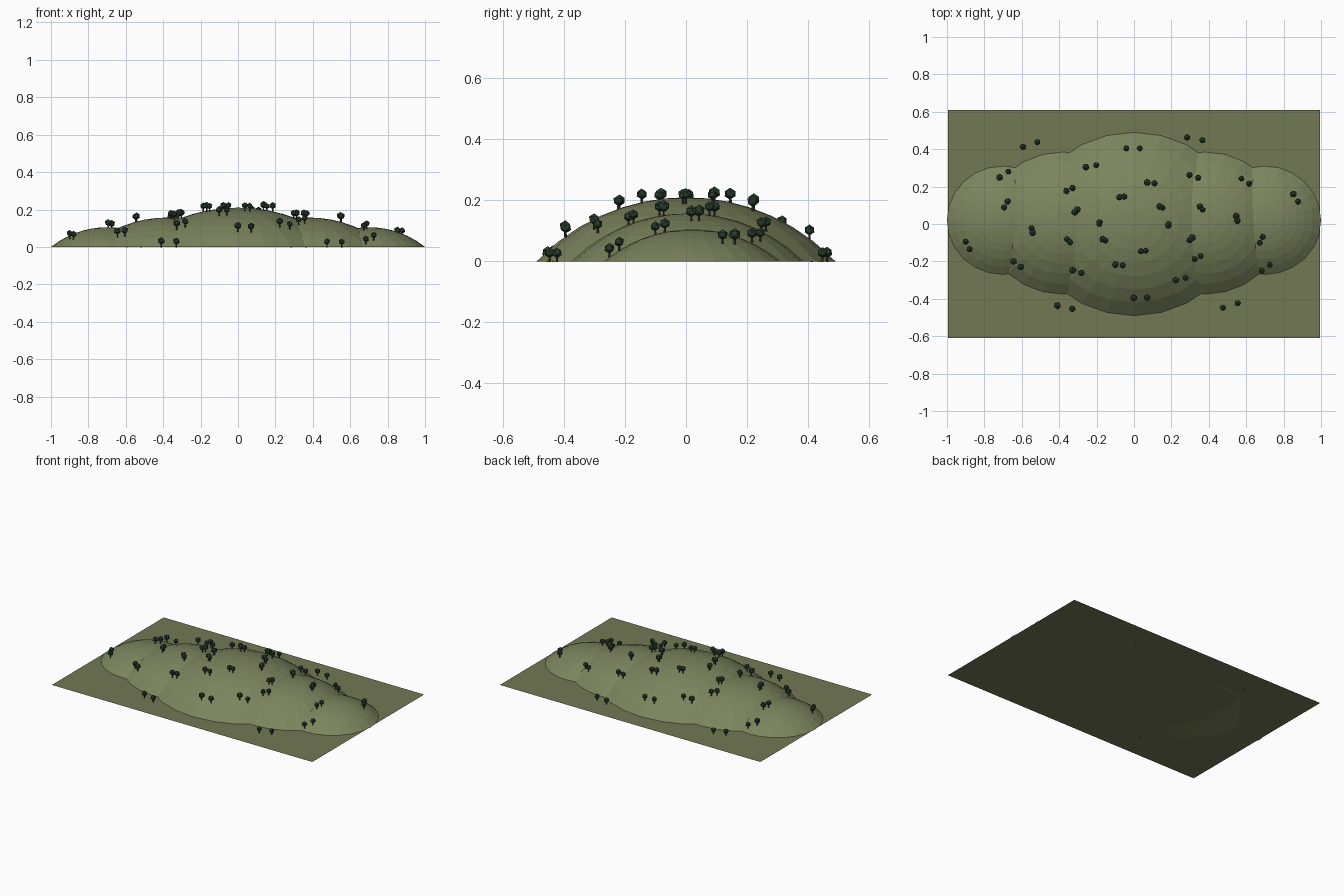
import bpy, bmesh, math, random
from mathutils import Matrix, Vector

if "Cube" in bpy.data.objects:
    bpy.data.objects.remove(bpy.data.objects["Cube"])

random.seed(4)

def material(name, rgb):
    m = bpy.data.materials.new(name)
    m.diffuse_color = (*rgb, 1)
    m.use_nodes = True
    m.node_tree.nodes["Principled BSDF"].inputs["Base Color"].default_value = m.diffuse_color
    return m

GRASS = material("grass", (0.17, 0.19, 0.09))
HILL = material("hill_grass", (0.20, 0.23, 0.11))
LEAF = material("leaves", (0.025, 0.055, 0.03))
BARK = material("bark", (0.06, 0.045, 0.03))

def finish(bm, name, mat):
    me = bpy.data.meshes.new(name)
    bm.to_mesh(me)
    bm.free()
    me.materials.append(mat)
    ob = bpy.data.objects.new(name, me)
    bpy.context.collection.objects.link(ob)
    return ob

# name, centre x, centre y, x radius, y radius, height
HILLS = [("centre_hill", 0, 0, 0.56, 0.49, 0.21),
         ("left_mid_hill", -0.38, 0.005, 0.415, 0.38, 0.157),
         ("right_mid_hill", 0.38, 0.005, 0.415, 0.38, 0.157),
         ("left_end_hill", -0.70, 0.02, 0.30, 0.29, 0.105),
         ("right_end_hill", 0.70, 0.02, 0.30, 0.29, 0.105)]

def cap_height(r, ry, h):
    """Height of a spherical cap at relative radius r."""
    R = (ry * ry + h * h) / (2 * h)
    return math.sqrt(R * R - (r * ry) ** 2) - (R - h)

def ground_height(x, y):
    z = 0
    for _, cx, cy, rx, ry, h in HILLS:
        r = math.hypot((x - cx) / rx, (y - cy) / ry)
        if r < 1:
            z = max(z, cap_height(r, ry, h))
    return z

# ground sheet
bm = bmesh.new()
bmesh.ops.create_grid(bm, x_segments=1, y_segments=1, size=1,
                      matrix=Matrix.Diagonal((0.995, 0.61, 1, 1)))
finish(bm, "ground", GRASS)

# faceted domes
SEGS, RINGS = 24, 7
for name, cx, cy, rx, ry, h in HILLS:
    bm = bmesh.new()
    rings = []
    for i in range(1, RINGS + 1):
        r = i / RINGS
        z = cap_height(r, ry, h)
        angles = [2 * math.pi * k / SEGS for k in range(SEGS)]
        rings.append([bm.verts.new((cx + rx * r * math.cos(a), cy + ry * r * math.sin(a), z))
                      for a in angles])
    top = bm.verts.new((cx, cy, h))
    for k in range(SEGS):
        n = (k + 1) % SEGS
        bm.faces.new((top, rings[0][k], rings[0][n]))
        for a, b in zip(rings, rings[1:]):
            bm.faces.new((a[k], b[k], b[n], a[n]))
    bm.faces.new(rings[-1][::-1])
    finish(bm, name, HILL)

# tree pairs: midpoint of each pair
PAIRS = [(-.555, .425), (-.695, .265), (-.685, .105), (-.89, -.115), (-.625, -.215),
         (-.545, -.035), (-.37, -.445), (-.35, -.09), (-.305, -.255), (-.31, .07),
         (-.345, .185), (-.23, .31), (-.005, .405), (.09, .22), (-.065, .145),
         (-.185, .005), (-.16, -.085), (-.08, -.22), (.05, -.145), (.035, -.395),
         (.145, .09), (.185, -.005), (.325, .455), (.32, .255), (.36, .085),
         (.305, -.08), (.34, -.18), (.25, -.295), (.515, -.435), (.55, .03),
         (.595, .23), (.865, .14), (.68, -.085), (.705, -.235)]

crowns, trunks = bmesh.new(), bmesh.new()
for mx, my in PAIRS:
    # the two trees sit either side of the midpoint along an elliptical ring
    step = Vector((-0.18 * my, 0.046 * mx)) / 2
    for side in (-1, 1):
        x, y = mx + side * step.x, my + side * step.y
        z = ground_height(x, y)
        s = random.uniform(0.9, 1.1)
        turn = Matrix.Rotation(random.uniform(0, 6.28), 4, 'Z')
        bmesh.ops.create_icosphere(
            crowns, subdivisions=1, radius=0.0185 * s,
            matrix=Matrix.Translation((x, y, z + 0.030 * s)) @ turn)
        bmesh.ops.create_cone(
            trunks, cap_ends=True, segments=6, radius1=0.004, radius2=0.003, depth=0.024,
            matrix=Matrix.Translation((x, y, z + 0.010)) @ turn)
finish(crowns, "tree_crowns", LEAF)
finish(trunks, "tree_trunks", BARK)
